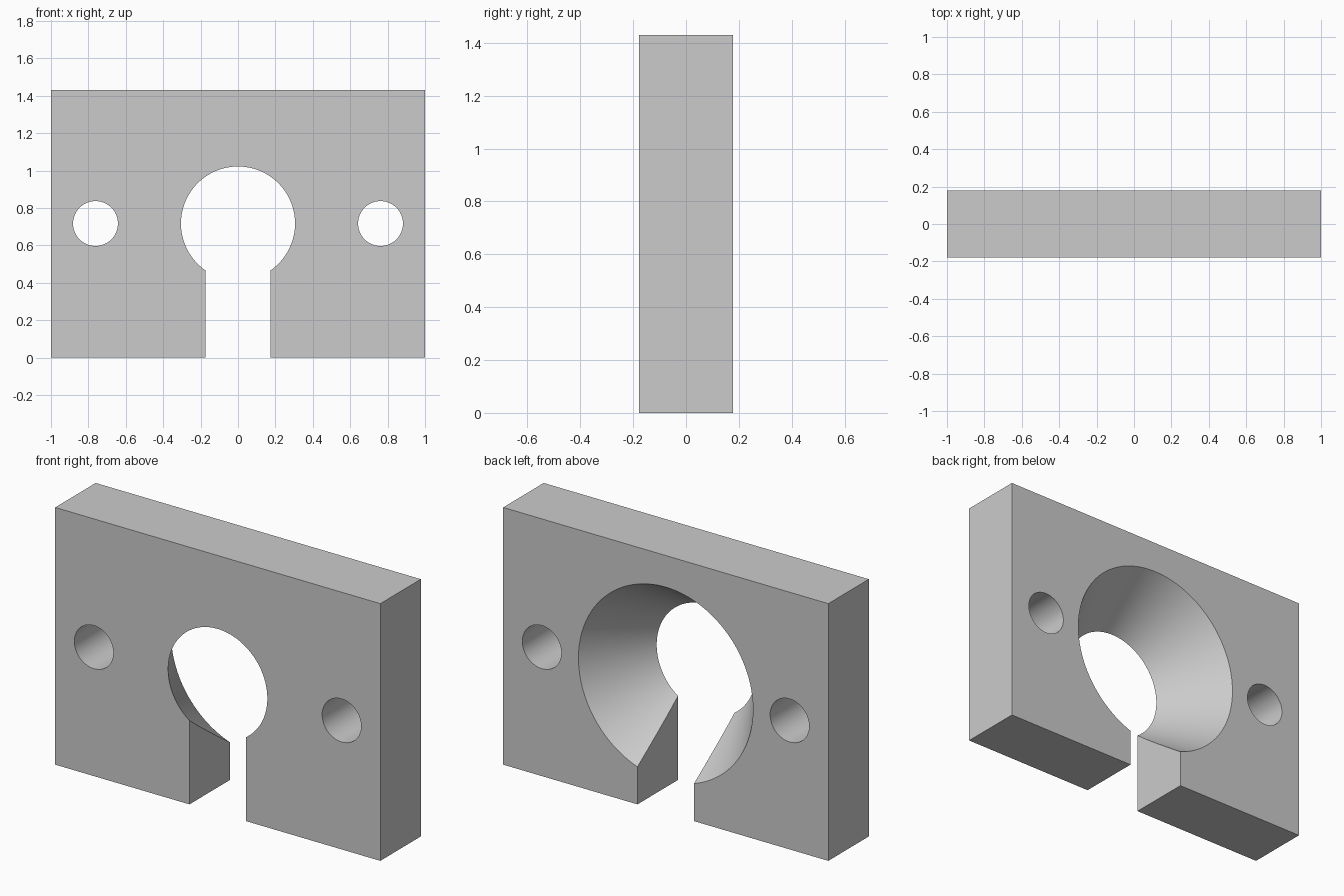
import bpy
import math

cube = bpy.data.objects.get("Cube")
if cube:
    bpy.data.objects.remove(cube, do_unlink=True)

WIDTH, DEPTH, HEIGHT = 2.0, 0.356, 1.43
HOLE_Z = 0.717
FRONT_R, BACK_R = 0.305, 0.537
SLOT_HALF = 0.174
BOLT_X, BOLT_R = 0.762, 0.12


def add_box(name, size, location):
    bpy.ops.mesh.primitive_cube_add(size=1, location=location)
    obj = bpy.context.object
    obj.name = name
    obj.scale = size
    bpy.ops.object.transform_apply(location=False, rotation=False, scale=True)
    return obj


def add_cone(name, front_r, back_r, depth, x, segments):
    # Axis runs from front to back
    bpy.ops.mesh.primitive_cone_add(
        vertices=segments, radius1=front_r, radius2=back_r, depth=depth,
        location=(x, 0, HOLE_Z), rotation=(-math.pi / 2, 0, 0))
    obj = bpy.context.object
    obj.name = name
    return obj


# Rectangular plate
plate = add_box("plate", (WIDTH, DEPTH, HEIGHT), (0, 0, HEIGHT / 2))

# Tapered centre hole, extended a little past both faces along its slope
extra = 0.05
rise = (BACK_R - FRONT_R) / DEPTH * extra
cutters = [add_cone("tapered_hole_cutter", FRONT_R - rise, BACK_R + rise,
                    DEPTH + 2 * extra, 0, 128)]

# Slot from the bottom edge up into the hole
cutters.append(add_box("slot_cutter", (2 * SLOT_HALF, 1, HOLE_Z + 0.1),
                       (0, 0, (HOLE_Z - 0.1) / 2)))

# Bolt holes on both sides
for side, x in (("left", BOLT_X), ("right", -BOLT_X)):
    cutters.append(add_cone(side + "_bolt_hole_cutter", BOLT_R, BOLT_R, 1, x, 64))

# Cut the plate, then remove the cutters
bpy.ops.object.select_all(action='DESELECT')
plate.select_set(True)
bpy.context.view_layer.objects.active = plate
for cutter in cutters:
    cutter.hide_render = True
    mod = plate.modifiers.new(cutter.name, 'BOOLEAN')
    mod.operation = 'DIFFERENCE'
    mod.solver = 'EXACT'
    mod.object = cutter
    bpy.ops.object.modifier_apply(modifier=mod.name)
    bpy.data.objects.remove(cutter, do_unlink=True)

# Grey material
grey = bpy.data.materials.new("grey")
grey.use_nodes = True
colour = (0.6, 0.6, 0.6, 1)
grey.diffuse_color = colour
grey.node_tree.nodes["Principled BSDF"].inputs["Base Color"].default_value = colour
plate.data.materials.clear()
plate.data.materials.append(grey)

bpy.ops.object.shade_smooth_by_angle(angle=math.radians(25))
